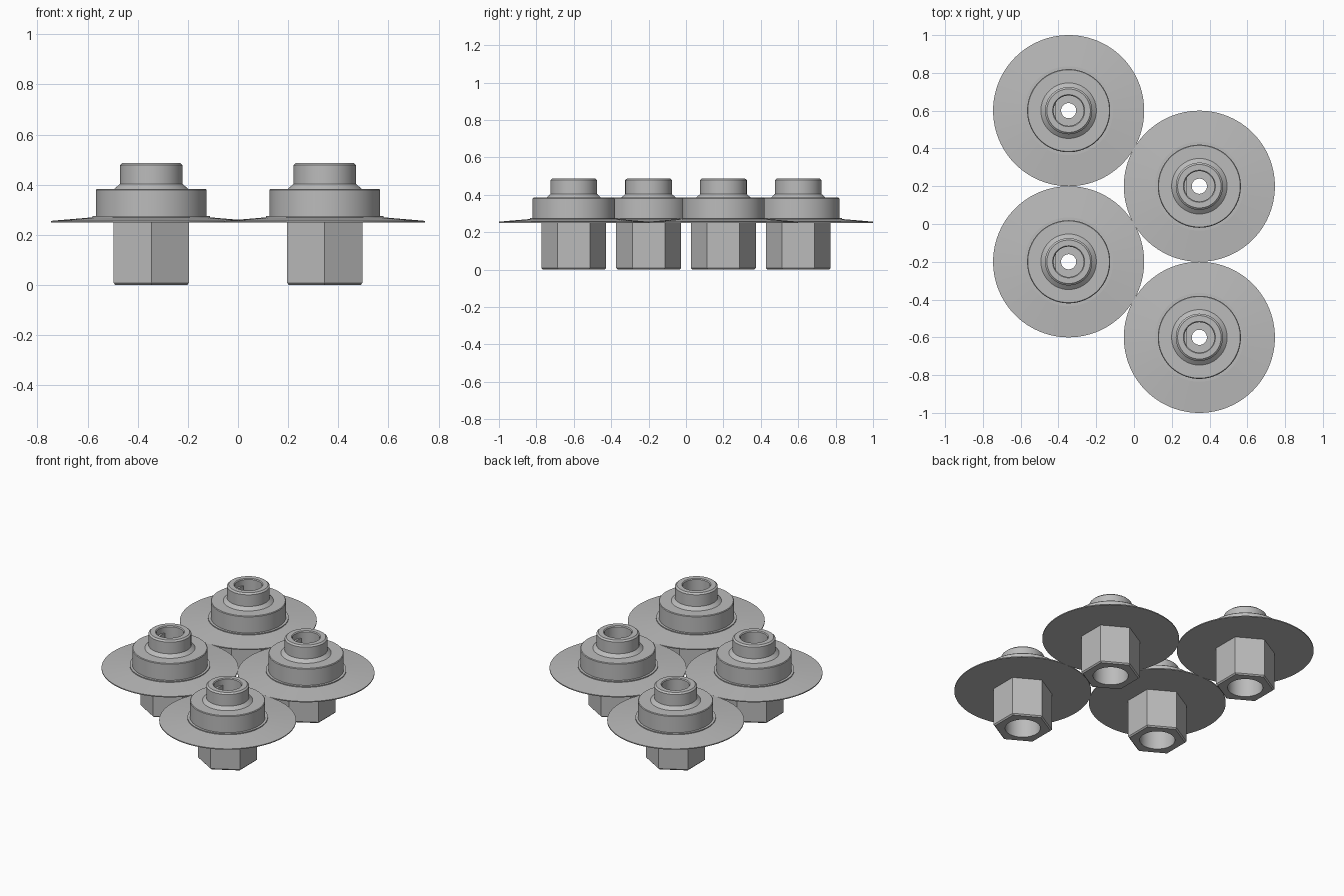
import bpy, bmesh, math

if "Cube" in bpy.data.objects:
    bpy.data.objects.remove(bpy.data.objects["Cube"])

SEG = 96
CENTRES = [(-0.346, 0.6), (-0.346, -0.2), (0.346, 0.2), (0.346, -0.6)]

metal = bpy.data.materials.new("plain grey")
metal.diffuse_color = (0.5, 0.5, 0.5, 1)
metal.use_nodes = True
metal.node_tree.nodes["Principled BSDF"].inputs["Base Color"].default_value = metal.diffuse_color


def finish(bm, name, location, angle=25):
    bmesh.ops.recalc_face_normals(bm, faces=bm.faces)
    mesh = bpy.data.meshes.new(name)
    bm.to_mesh(mesh)
    bm.free()
    obj = bpy.data.objects.new(name, mesh)
    bpy.context.collection.objects.link(obj)
    obj.location = location
    mesh.materials.append(metal)
    bpy.ops.object.select_all(action='DESELECT')
    obj.select_set(True)
    bpy.context.view_layer.objects.active = obj
    bpy.ops.object.shade_smooth_by_angle(angle=math.radians(angle))
    return obj


def ring_solid(name, profile, location):
    """Revolve a closed profile of (size, z, is_hex); hex sizes are half the width across flats."""
    bm = bmesh.new()
    rings = []
    for size, z, is_hex in profile:
        ring = []
        for i in range(SEG):
            a = 2 * math.pi * i / SEG
            r = size
            if is_hex:
                r /= math.cos((a + math.pi / 6) % (math.pi / 3) - math.pi / 6)
            ring.append(bm.verts.new((r * math.cos(a), r * math.sin(a), z)))
        rings.append(ring)
    for k, lower in enumerate(rings):
        upper = rings[(k + 1) % len(rings)]
        for i in range(SEG):
            j = (i + 1) % SEG
            bm.faces.new((lower[i], lower[j], upper[j], upper[i]))
    return finish(bm, name, location)


def bore_flat(name, location, radius=0.08, offset=0.066, z0=0.30, z1=0.445):
    """Segment that makes the upper bore D-shaped."""
    bm = bmesh.new()
    half = math.acos(offset / radius)
    pts = []
    for i in range(9):
        a = math.pi - half + 2 * half * i / 8
        pts.append(bm.verts.new((radius * math.cos(a), radius * math.sin(a), z0)))
    face = bm.faces.new(pts)
    top = bmesh.ops.extrude_face_region(bm, geom=[face])["geom"]
    bmesh.ops.translate(bm, vec=(0, 0, z1 - z0),
                        verts=[g for g in top if isinstance(g, bmesh.types.BMVert)])
    return finish(bm, name, location)


# Closed profile, from the socket mouth outwards, up and back down the bore
PROFILE = [
    (0.103, 0.0, False),
    # hexagonal shank
    (0.143, 0.0, True), (0.15, 0.008, True), (0.15, 0.25, True),
    # thin tapered flange
    (0.40, 0.25, False), (0.40, 0.256, False), (0.235, 0.270, False),
    # step and collar
    (0.235, 0.276, False), (0.22, 0.276, False),
    (0.22, 0.380, False), (0.216, 0.384, False),
    # conical foot and boss
    (0.147, 0.384, False), (0.125, 0.403, False),
    (0.125, 0.478, False), (0.115, 0.487, False),
    # upper bore, web with through hole, lower socket
    (0.085, 0.487, False), (0.08, 0.482, False), (0.08, 0.30, False),
    (0.04, 0.30, False), (0.04, 0.25, False), (0.103, 0.25, False),
]

for n, (x, y) in enumerate(CENTRES, 1):
    ring_solid(f"flanged_hub_{n}", PROFILE, (x, y, 0))
    bore_flat(f"bore_flat_{n}", (x, y, 0))
